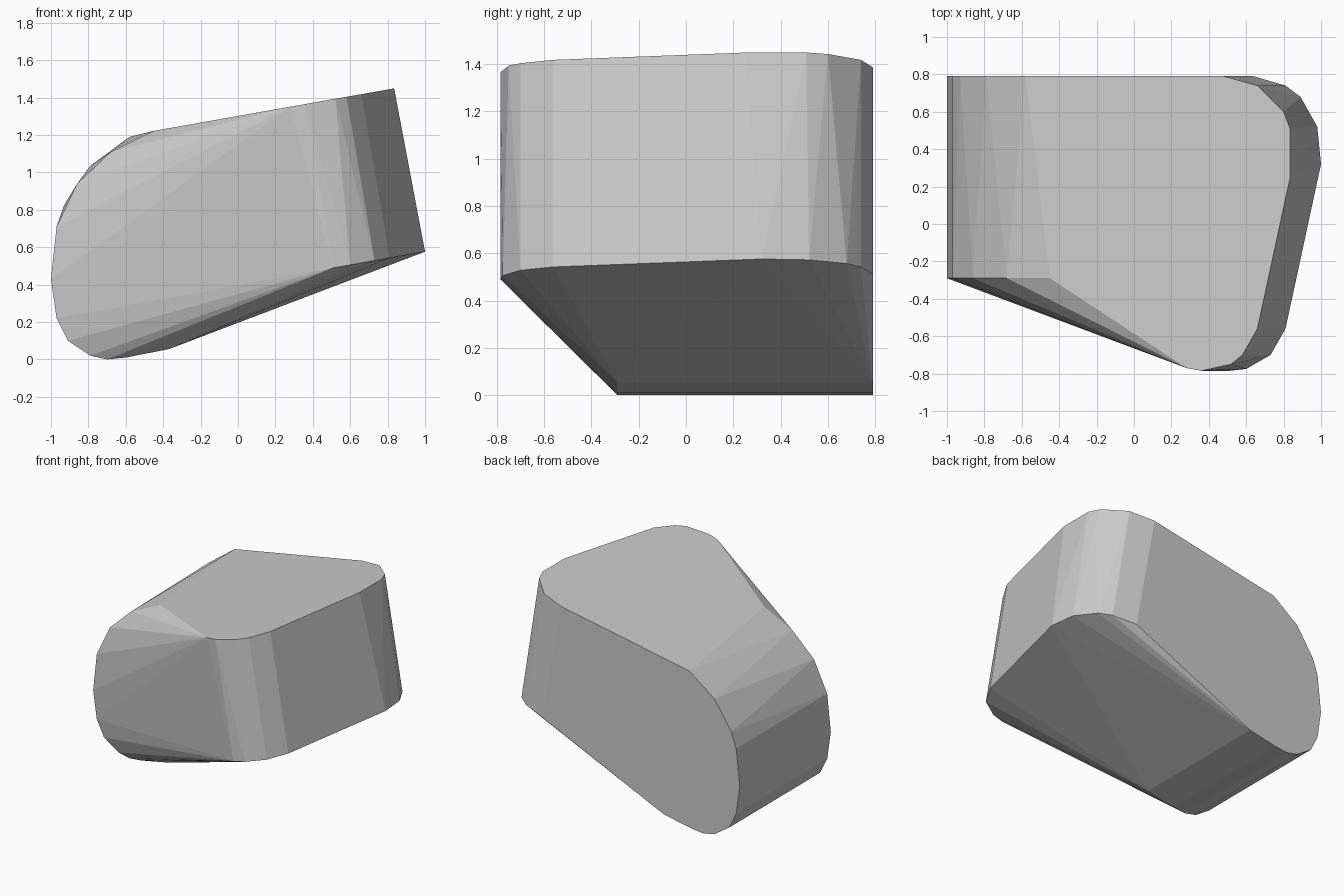
import bpy, bmesh
from math import radians

if "Cube" in bpy.data.objects:
    bpy.data.objects.remove(bpy.data.objects["Cube"])

BACK, FRONT = 0.79, -0.29


def top_z(x):
    return 1.302 + 0.176 * x


def bottom_z(x):
    return 0.40 + 0.176 * x


# rounded left end: lower curve shared by both ends, upper curve differs
lower = [(-0.97, 0.71), (-1.0, 0.43), (-0.97, 0.22), (-0.91, 0.10),
         (-0.79, 0.02), (-0.70, 0.0), (-0.60, 0.01), (-0.37, 0.055)]
upper_front = [(-0.45, 1.222), (-0.68, 1.11), (-0.86, 0.94)]
upper_back = [(-0.58, 1.19), (-0.79, 1.035), (-0.93, 0.825)]

# tilted right end: outlines of its top and bottom rims
top_rim = [(0.48, 0.79), (0.66, 0.74), (0.80, 0.60), (0.835, 0.51), (0.835, 0.25),
           (0.66, -0.56), (0.58, -0.70), (0.52, -0.75), (0.36, -0.785), (0.28, -0.77)]
bottom_rim = [(0.64, 0.79), (0.81, 0.74), (0.89, 0.68), (0.98, 0.52), (1.0, 0.32),
              (0.81, -0.56), (0.73, -0.70), (0.60, -0.775), (0.51, -0.785)]

points = [(x, FRONT, z) for x, z in lower + upper_front]
points += [(x, BACK, z) for x, z in lower + upper_back]
points += [(x, y, top_z(x)) for x, y in top_rim]
points += [(x, y, bottom_z(x)) for x, y in bottom_rim]

# faceted body wrapped around both ends
bm = bmesh.new()
for p in points:
    bm.verts.new(p)
hull = bmesh.ops.convex_hull(bm, input=bm.verts[:])
inner = {g for g in hull["geom_interior"] + hull["geom_unused"]
         if isinstance(g, bmesh.types.BMVert)}
bmesh.ops.delete(bm, geom=list(inner), context='VERTS')
bmesh.ops.dissolve_limit(bm, angle_limit=radians(1), verts=bm.verts[:], edges=bm.edges[:])
bmesh.ops.recalc_face_normals(bm, faces=bm.faces[:])

mesh = bpy.data.meshes.new("faceted_block")
bm.to_mesh(mesh)
bm.free()
grey = bpy.data.materials.new("light grey")
grey.diffuse_color = (0.6, 0.6, 0.6, 1)
grey.use_nodes = True
grey.node_tree.nodes["Principled BSDF"].inputs["Base Color"].default_value = grey.diffuse_color
mesh.materials.append(grey)
block = bpy.data.objects.new("faceted_block", mesh)
bpy.context.collection.objects.link(block)
